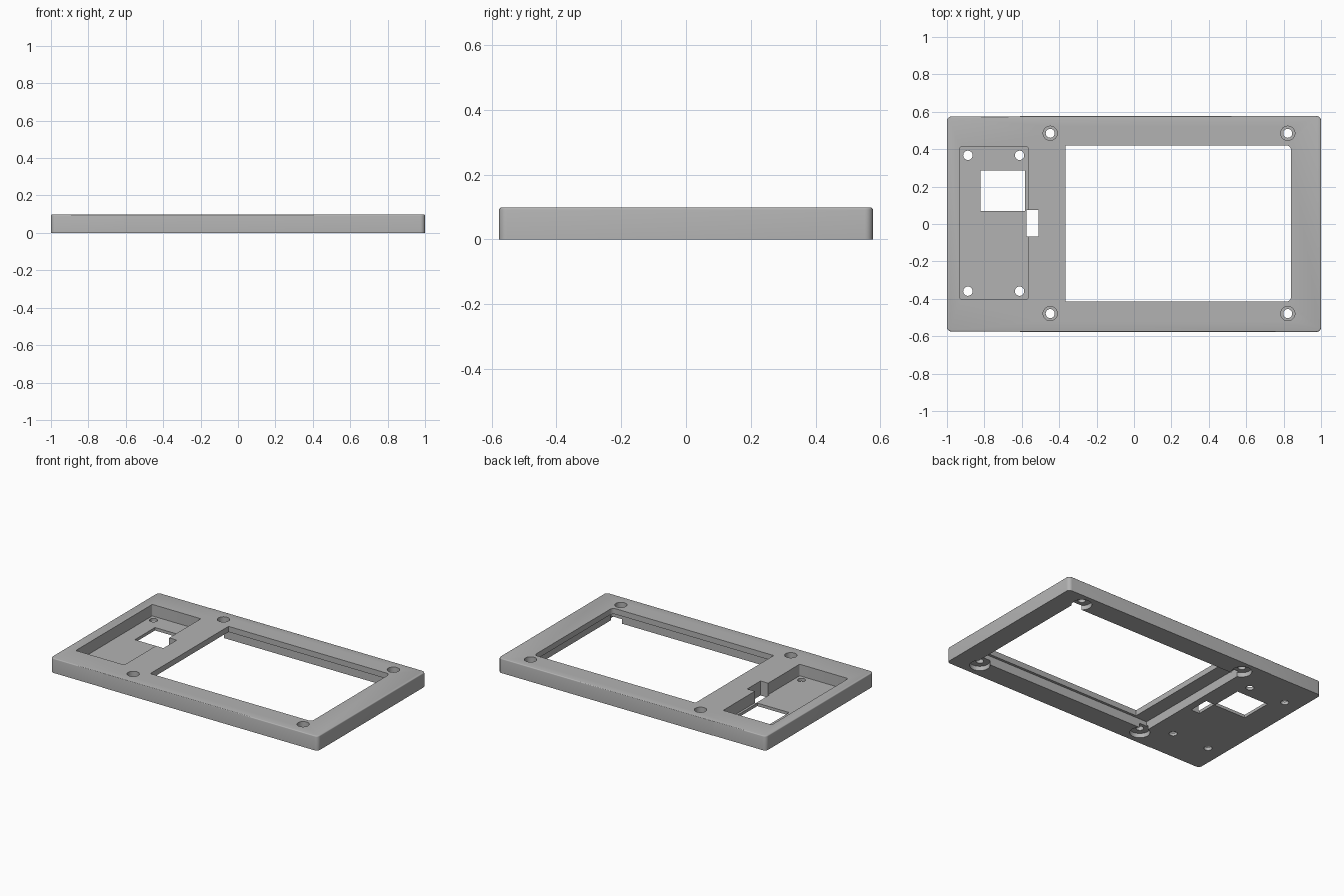
import bpy, bmesh, math

if "Cube" in bpy.data.objects:
    bpy.data.objects.remove(bpy.data.objects["Cube"])

H = 0.098          # plate thickness
OVER = 0.02        # cutters poke out past the surfaces

grey = bpy.data.materials.new("plain_grey")
grey.diffuse_color = (0.45, 0.45, 0.45, 1)
grey.use_nodes = True
grey.node_tree.nodes["Principled BSDF"].inputs["Base Color"].default_value = grey.diffuse_color


def rounded(points):
    """Points are (x, y, radius), counter-clockwise, square corners."""
    out, n = [], len(points)
    for i, (x, y, r) in enumerate(points):
        if r == 0:
            out.append((x, y))
            continue
        px, py, _ = points[i - 1]
        nx, ny, _ = points[(i + 1) % n]
        a = math.atan2(y - py, x - px) - math.pi / 2      # arc start angle
        sx = 1 if max(px, nx) > x + 1e-6 else -1
        sy = 1 if max(py, ny) > y + 1e-6 else -1
        for k in range(7):
            t = a + k * math.pi / 12
            out.append((x + sx * r + r * math.cos(t), y + sy * r + r * math.sin(t)))
    return out


def prism(name, outline, z0, z1, top_bevel=0.0):
    bm = bmesh.new()
    low = bm.faces.new([bm.verts.new((x, y, z0)) for x, y in outline])
    res = bmesh.ops.extrude_face_region(bm, geom=[low])
    top = [v for v in res["geom"] if isinstance(v, bmesh.types.BMVert)]
    bmesh.ops.translate(bm, verts=top, vec=(0, 0, z1 - z0))
    if top_bevel:
        edges = [e for e in bm.edges if all(v.co.z > z1 - 1e-5 for v in e.verts)]
        bmesh.ops.bevel(bm, geom=edges, offset=top_bevel, segments=3,
                        profile=0.5, affect='EDGES')
    bmesh.ops.recalc_face_normals(bm, faces=bm.faces)
    me = bpy.data.meshes.new(name)
    bm.to_mesh(me)
    bm.free()
    ob = bpy.data.objects.new(name, me)
    bpy.context.collection.objects.link(ob)
    me.materials.append(grey)
    return ob


def box(x0, x1, y0, y1, left=0.0, right=0.0):
    return rounded([(x0, y0, left), (x1, y0, right), (x1, y1, right), (x0, y1, left)])


def circle(x, y, r, n=40):
    return [(x + r * math.cos(2 * math.pi * k / n), y + r * math.sin(2 * math.pi * k / n))
            for k in range(n)]


# Plate body; the left section is a hair narrower, leaving a seam on both long sides
Y, S = 0.577, 0.002
body = prism("bezel_plate", rounded([
    (-1, -Y + S, 0.025), (-0.61, -Y + S, 0), (-0.61, -Y, 0), (1, -Y, 0.025),
    (1, Y, 0.025), (-0.61, Y, 0), (-0.61, Y - S, 0), (-1, Y - S, 0.025)]), 0, H, 0.006)

UP, DOWN = H + OVER, -OVER
cuts = [
    (box(-0.365, 0.84, -0.415, 0.42, 0, 0.025), DOWN, UP),       # screen window
    (box(-0.462, 0.865, -0.432, 0.437), DOWN, 0.06),             # recess under the screen
    (box(-0.93, -0.567, -0.403, 0.413, 0.008, 0.008), 0.02, UP), # board pocket
    (box(-0.82, -0.582, 0.07, 0.285), DOWN, UP),                 # pocket opening
    (box(-0.575, -0.51, -0.067, 0.075), DOWN, UP),               # cable notch
]
for x in (-0.448, 0.822):                                        # screen screws
    for y in (-0.479, 0.485):
        cuts += [(circle(x, y, 0.024), DOWN, UP),
                 (circle(x, y, 0.038), 0.062, UP),
                 (circle(x, y, 0.062), DOWN, 0.03)]
for x in (-0.888, -0.612):                                       # board screws
    for y in (-0.359, 0.367):
        cuts.append((circle(x, y, 0.025), DOWN, UP))

bpy.context.view_layer.objects.active = body
for outline, z0, z1 in cuts:
    cutter = prism("cutter", outline, z0, z1)
    cutter.hide_render = True
    mod = body.modifiers.new("cut", 'BOOLEAN')
    mod.operation, mod.solver, mod.object = 'DIFFERENCE', 'EXACT', cutter
    bpy.ops.object.modifier_apply(modifier=mod.name)
    bpy.data.objects.remove(cutter)

# Smooth round corners and holes, keep edges crisp
body.select_set(True)
bpy.ops.object.shade_smooth_by_angle(angle=math.radians(32))
